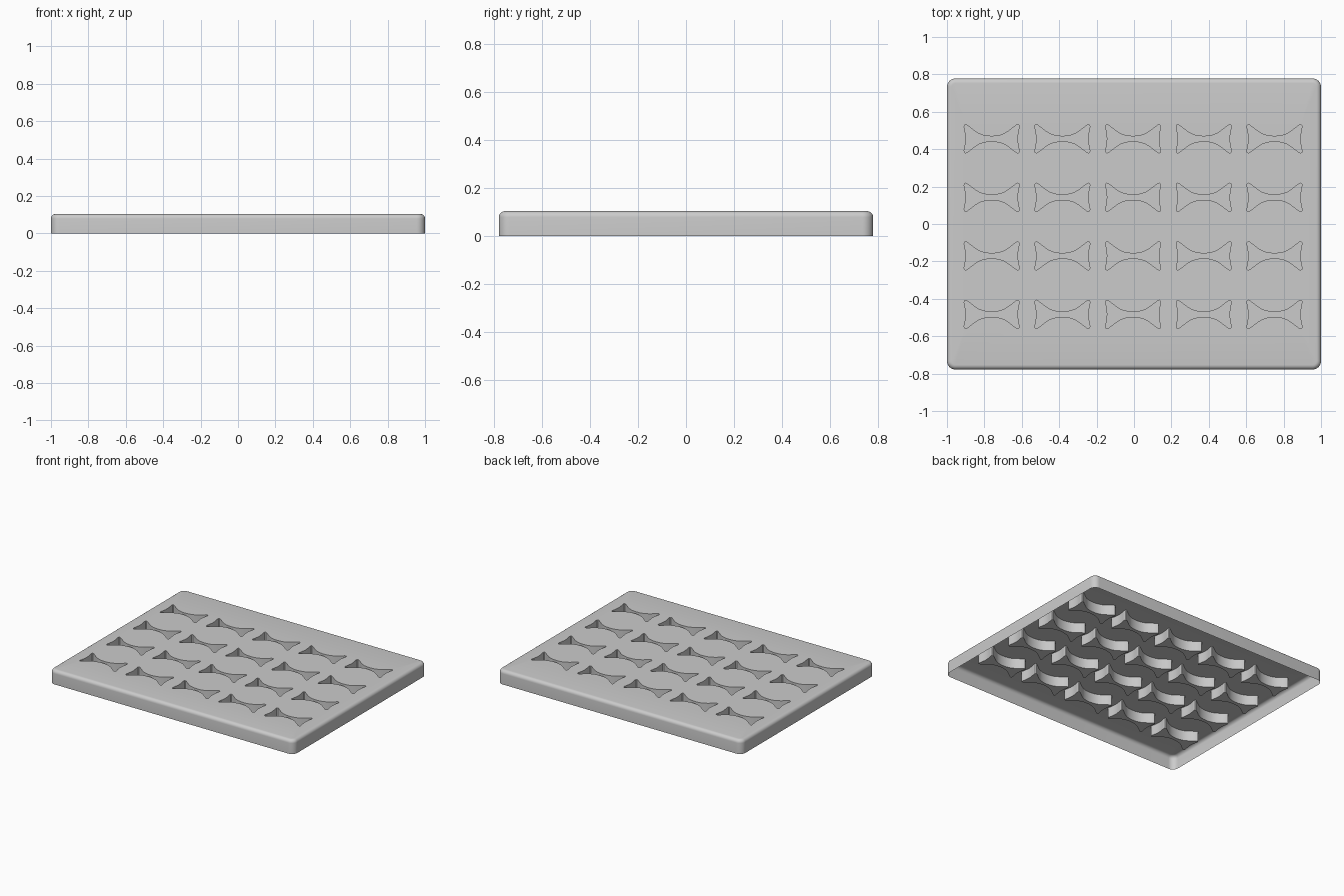
import bpy, bmesh, math

if "Cube" in bpy.data.objects:
    bpy.data.objects.remove(bpy.data.objects["Cube"])

HX, HY, H = 1.0, 0.778, 0.104      # half sizes and height
R, F = 0.045, 0.025                # corner radius, top edge fillet
DEPTH = 0.075

bm = bmesh.new()


def ring(points, z):
    return [bm.verts.new((x, y, z)) for x, y in points]


def bridge(a, b):
    n = len(a)
    for i in range(n):
        j = (i + 1) % n
        bm.faces.new((a[i], a[j], b[j], b[i]))


def loop_edges(r):
    out = []
    for i in range(len(r)):
        pair = (r[i], r[(i + 1) % len(r)])
        out.append(bm.edges.get(pair) or bm.edges.new(pair))
    return out


def rounded_rect(inset, seg=8):
    pts, r = [], R - inset
    for k, (sx, sy) in enumerate(((1, 1), (-1, 1), (-1, -1), (1, -1))):
        for i in range(seg + 1):
            a = math.pi / 2 * (k + i / seg)
            pts.append((sx * (HX - R) + r * math.cos(a), sy * (HY - R) + r * math.sin(a)))
    return pts


# Outer wall, open underneath, with filleted top edge
prev = ring(rounded_rect(0), 0)
for i in range(7):
    a = math.pi / 2 * i / 6
    nxt = ring(rounded_rect(F * (1 - math.cos(a))), H - F + F * math.sin(a))
    bridge(prev, nxt)
    prev = nxt
edges = loop_edges(prev)

# Bow-tie outline from one mirrored quarter
quarter = [(0.1375, 0), (0.139, 0.02), (0.143, 0.045), (0.147, 0.062), (0.146, 0.072),
           (0.14, 0.076), (0.132, 0.073), (0.112, 0.058), (0.09, 0.041), (0.068, 0.027),
           (0.046, 0.019), (0.023, 0.0145), (0, 0.013)]
half = quarter + [(-x, y) for x, y in quarter[-2::-1]]
bow = half + [(x, -y) for x, y in half[-2:0:-1]]

# Grid of bow-tie pockets hanging below the top sheet
for c in range(5):
    for r in range(4):
        pts = [(x - 0.005 + 0.378 * (c - 2), y - 0.014 + 0.313 * (r - 1.5)) for x, y in bow]
        top, low = ring(pts, H), ring(pts, H - DEPTH)
        bridge(top, low)           # wall faces inward
        bm.faces.new(low)
        edges += loop_edges(top)

# Top sheet around the pockets
filled = bmesh.ops.triangle_fill(bm, edges=edges, use_beauty=True, use_dissolve=False, normal=(0, 0, 1))
for f in filled["geom"]:
    if isinstance(f, bmesh.types.BMFace):
        f.normal_update()
        if f.normal.z < 0:
            f.normal_flip()

mesh = bpy.data.meshes.new("pocket_tray")
bm.normal_update()
bm.to_mesh(mesh)
bm.free()
tray = bpy.data.objects.new("pocket_tray", mesh)
bpy.context.collection.objects.link(tray)
bpy.context.view_layer.objects.active = tray
tray.select_set(True)
bpy.ops.object.shade_smooth_by_angle(angle=math.radians(35))
